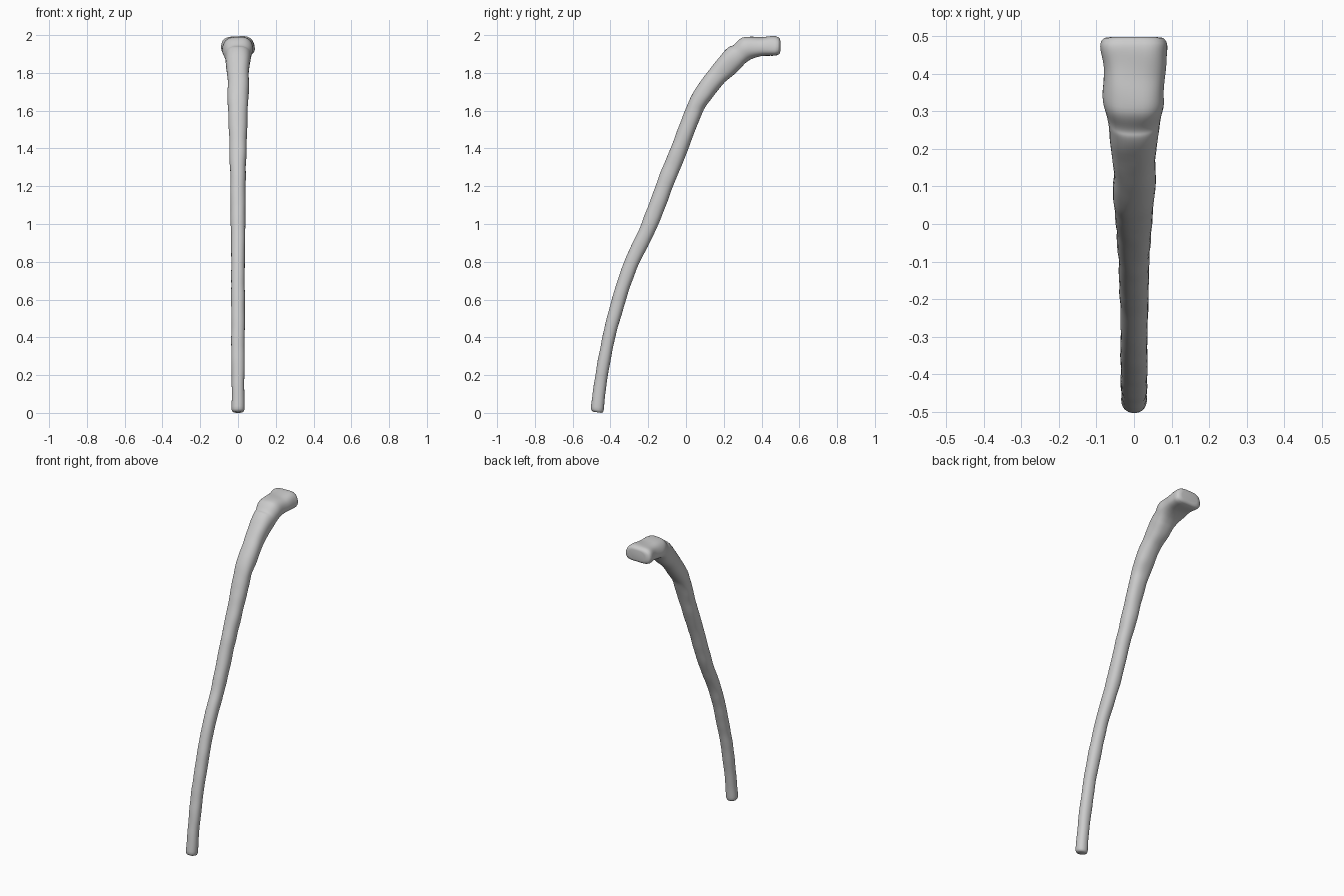
import bpy, bmesh, math
from mathutils import Vector, noise

if "Cube" in bpy.data.objects:
    bpy.data.objects.remove(bpy.data.objects["Cube"])

# Stations along the stick: upper outline (y, z), lower outline (y, z), half width, squareness
STATIONS = [
    (-0.503, 0.02, -0.436, 0.01, 0.033, 2.2),
    (-0.478, 0.21, -0.415, 0.19, 0.034, 2.2),
    (-0.440, 0.41, -0.376, 0.39, 0.035, 2.2),
    (-0.390, 0.61, -0.322, 0.585, 0.036, 2.2),
    (-0.322, 0.81, -0.252, 0.78, 0.036, 2.2),
    (-0.232, 1.01, -0.155, 0.975, 0.038, 2.2),
    (-0.158, 1.21, -0.078, 1.175, 0.040, 2.2),
    (-0.078, 1.41, 0.004, 1.375, 0.045, 2.2),
    (-0.008, 1.59, 0.075, 1.56, 0.050, 2.2),
    (0.032, 1.685, 0.115, 1.635, 0.055, 2.3),
    (0.120, 1.810, 0.195, 1.735, 0.056, 2.4),
    (0.215, 1.925, 0.280, 1.815, 0.066, 2.5),
    (0.250, 1.945, 0.315, 1.850, 0.072, 2.6),
    (0.300, 1.985, 0.350, 1.872, 0.081, 2.8),
    (0.390, 1.988, 0.400, 1.886, 0.082, 3.0),
    (0.465, 1.992, 0.465, 1.888, 0.089, 3.2),
    (0.487, 1.988, 0.487, 1.892, 0.085, 3.2),
]
SIDES, STEPS = 32, 8


def spline(i, t):
    """Catmull-Rom blend of the stations."""
    n = len(STATIONS) - 1
    a, b, c, d = (STATIONS[min(max(i + k, 0), n)] for k in (-1, 0, 1, 2))
    return [0.5 * (2*q + (r-p)*t + (2*p - 5*q + 4*r - s)*t*t + (3*q - p - 3*r + s)*t**3)
            for p, q, r, s in zip(a, b, c, d)]


def ring(bm, s, scale=1.0, shift=(0, 0, 0)):
    yu, zu, yl, zl, w, e = s
    mid = Vector((0, (yu + yl) / 2, (zu + zl) / 2)) + Vector(shift)
    up = Vector((0, (yu - yl) / 2, (zu - zl) / 2))
    verts = []
    for k in range(SIDES):
        ang = 2 * math.pi * k / SIDES
        c, q = math.cos(ang), math.sin(ang)
        x = math.copysign(abs(c) ** (2 / e), c)
        v = math.copysign(abs(q) ** (2 / e), q)
        # the head is slightly narrower on top
        taper = 1 - 0.14 * max(0, v) * max(0, min(1, (mid.y - 0.15) / 0.2))
        off = (Vector((x * w * taper, 0, 0)) + up * v) * scale
        # carved, uneven surface
        off *= 1 + 0.07 * noise.noise((mid + off) * 13)
        verts.append(bm.verts.new(mid + off))
    return verts


# Carved stick with a bent, flared head
bm = bmesh.new()
first, last = STATIONS[0], STATIONS[-1]
rings = [ring(bm, first, 0.62, (0, 0, -0.014)), ring(bm, first, 0.88, (0, 0, -0.010))]
for i in range(len(STATIONS) - 1):
    rings += [ring(bm, spline(i, j / STEPS)) for j in range(STEPS)]
rings.append(ring(bm, last))
rings += [ring(bm, last, 0.9, (0, 0.009, 0)), ring(bm, last, 0.65, (0, 0.012, 0))]
for a, b in zip(rings, rings[1:]):
    for k in range(SIDES):
        n = (k + 1) % SIDES
        bm.faces.new((a[k], a[n], b[n], b[k]))
bm.faces.new(rings[0])
bm.faces.new(rings[-1])
bmesh.ops.recalc_face_normals(bm, faces=bm.faces)

# Stand on the ground
low = min(v.co.z for v in bm.verts)
bmesh.ops.translate(bm, verts=bm.verts, vec=(0, 0, -low))

mesh = bpy.data.meshes.new("curved_stick")
bm.to_mesh(mesh)
bm.free()
stick = bpy.data.objects.new("curved_stick", mesh)
bpy.context.collection.objects.link(stick)
bpy.context.view_layer.objects.active = stick
stick.select_set(True)
bpy.ops.object.shade_smooth_by_angle(angle=math.radians(50))
